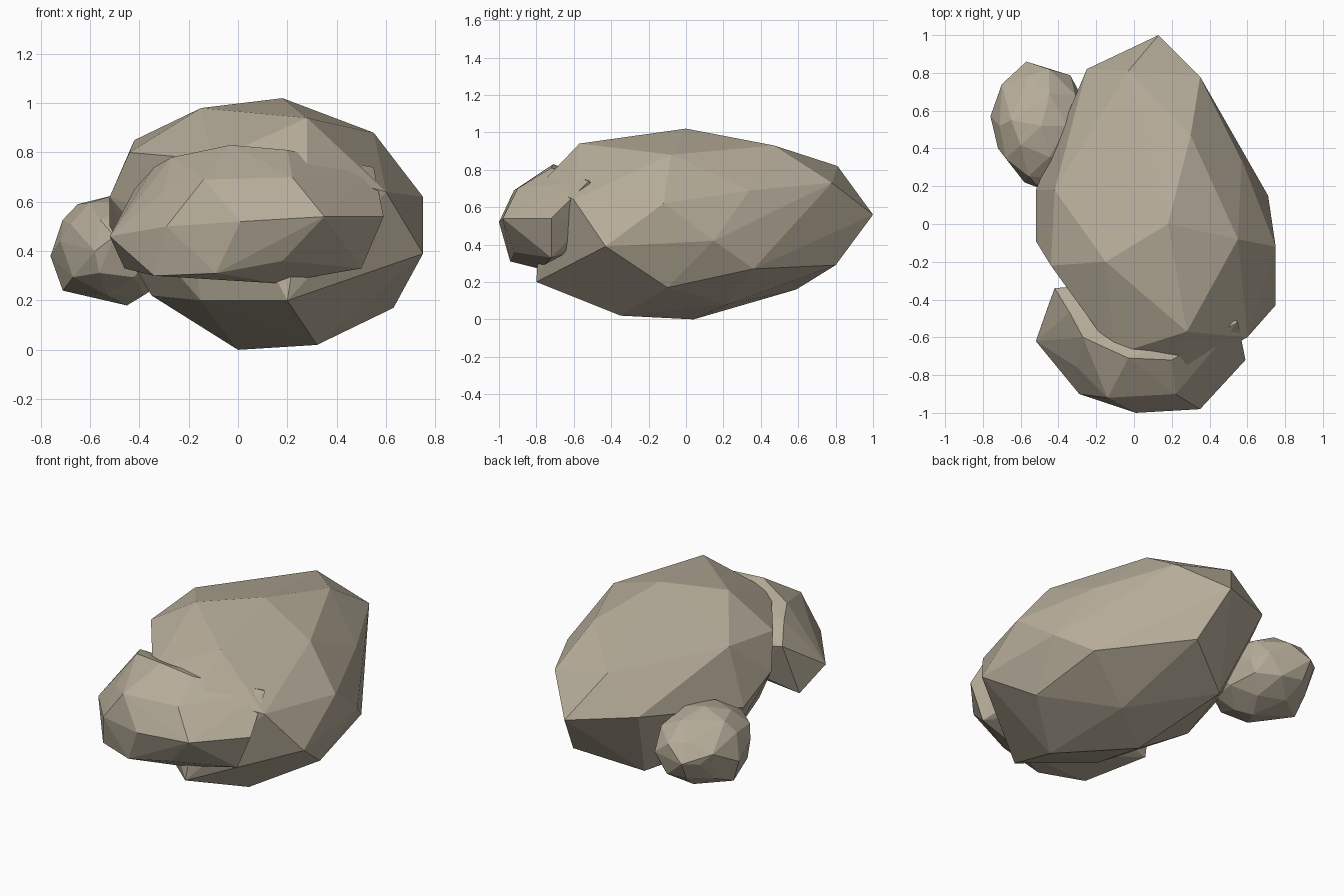
import bpy
import bmesh
from mathutils import Vector

# Remove the default object
default_object = bpy.data.objects.get("Cube")
if default_object:
    bpy.data.objects.remove(default_object, do_unlink=True)


def make_material(name, color):
    material = bpy.data.materials.new(name)
    material.use_nodes = True
    material.diffuse_color = color
    shader = material.node_tree.nodes["Principled BSDF"]
    shader.inputs["Base Color"].default_value = color
    shader.inputs["Roughness"].default_value = 0.9
    return material


def boulder_points(center, radii, corners):
    """Points of a squashed icosphere, the nearest ones pulled to the corners."""
    sphere = bmesh.new()
    bmesh.ops.create_icosphere(sphere, subdivisions=2, radius=1.0)
    points = []
    for vertex in sphere.verts:
        stretched = [part * radius for part, radius in zip(vertex.co, radii)]
        points.append(Vector(center) + Vector(stretched))
    sphere.free()

    pulled = []
    for corner in corners:
        target = Vector(corner)
        nearest = min(points, key=lambda point: (point - target).length)
        points.remove(nearest)
        pulled.append(target)
    return points + pulled


def make_rock(name, center, radii, corners, material):
    """Faceted boulder: a convex flat-shaded skin around the boulder points."""
    skin = bmesh.new()
    for point in boulder_points(center, radii, corners):
        skin.verts.new(point)
    bmesh.ops.convex_hull(skin, input=list(skin.verts))
    inner_points = [vertex for vertex in skin.verts if not vertex.link_faces]
    bmesh.ops.delete(skin, geom=inner_points, context="VERTS")
    bmesh.ops.recalc_face_normals(skin, faces=list(skin.faces))

    mesh = bpy.data.meshes.new(name)
    skin.to_mesh(mesh)
    skin.free()
    mesh.materials.append(material)
    rock = bpy.data.objects.new(name, mesh)
    bpy.context.scene.collection.objects.link(rock)


stone = make_material("warm grey stone", (0.47, 0.415, 0.32, 1.0))

# Large boulder: crown, pointed back, broad flanks, underside, then front
large_boulder_corners = [
    (.18, 0, 1.02), (.28, -.57, .94), (-.15, -.2, .98), (.3, .47, .93),
    (.55, -.08, .88), (-.42, .18, .85), (-.44, -.22, .8),
    (.13, 1, .56), (-.25, .82, .61), (.35, .78, .73), (.21, .8, .29),
    (-.03, .81, .82), (-.27, .5, .77), (.57, .34, .69), (.59, .36, .27),
    (.71, .15, .42), (.75, -.12, .62), (.75, -.43, .39),
    (-.52, .18, .5), (-.52, -.09, .62),
    (.63, -.1, .17), (.32, -.35, .02), (0, .04, 0), (.2, -.8, .2),
    (-.13, .59, .16), (-.35, .05, .22), (.27, .22, .08), (-.15, -.5, .2),
    (.6, -.6, .64), (.28, -.77, .73), (-.1, -.69, .77),
]
make_rock("large_boulder", (.12, .03, .51), (.54, .7, .43), large_boulder_corners, stone)

# Front boulder: broad wedge leaning on the large one
front_boulder_corners = [
    (-.52, -.62, .46), (-.42, -.34, .65), (-.27, -.6, .78), (-.03, -.71, .83),
    (-.34, -.47, .74), (.2, -.72, .81), (.55, -.52, .74), (-.14, -.92, .69),
    (.22, -.9, .7), (-.29, -.9, .5), (.01, -1, .52), (.35, -.98, .54),
    (.59, -.72, .54), (-.34, -.83, .3), (-.46, -.45, .33),
    (-.09, -.94, .31), (.18, -.92, .36), (.5, -.72, .33), (.15, -.78, .27),
]
make_rock("front_boulder", (.03, -.6, .55), (.46, .3, .2), front_boulder_corners, stone)

# Small boulder tucked against the rear flank
small_boulder_corners = [
    (-.57, .86, .42), (-.7, .74, .47), (-.76, .57, .38), (-.72, .4, .44),
    (-.58, .22, .4), (-.5, .19, .46), (-.65, .55, .59), (-.71, .55, .24),
    (-.45, .82, .5), (-.28, .68, .4), (-.45, .5, .18),
]
make_rock("small_boulder", (-.49, .52, .41), (.26, .33, .22), small_boulder_corners, stone)
